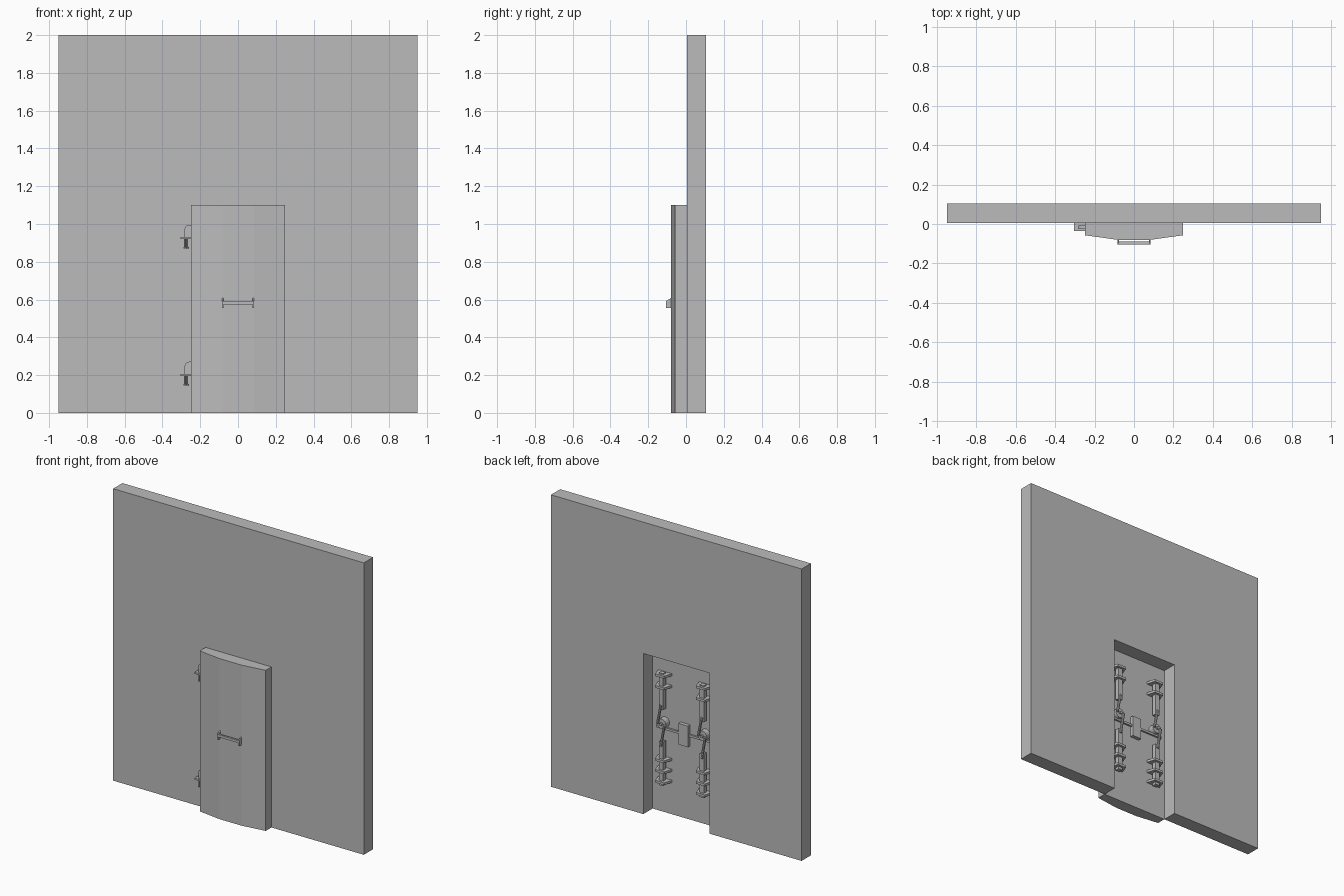
import bpy, bmesh
from math import sin, cos, pi
from mathutils import Vector

cube = bpy.data.objects.get("Cube")
if cube:
    bpy.data.objects.remove(cube, do_unlink=True)

grey = bpy.data.materials.new("plain grey")
grey.use_nodes = True
grey.diffuse_color = (0.5, 0.5, 0.5, 1)
grey.node_tree.nodes["Principled BSDF"].inputs["Base Color"].default_value = (0.5, 0.5, 0.5, 1)


def finish(name, bm):
    bmesh.ops.recalc_face_normals(bm, faces=bm.faces)
    mesh = bpy.data.meshes.new(name)
    bm.to_mesh(mesh)
    bm.free()
    mesh.materials.append(grey)
    obj = bpy.data.objects.new(name, mesh)
    bpy.context.collection.objects.link(obj)
    return obj


def prism(name, profile, axis, start, end):
    """Extrude a 2D profile along the given axis."""
    bm = bmesh.new()
    rows = []
    for p in profile:
        co = list(p)
        co.insert(axis, start)
        rows.append(bm.verts.new(co))
    face = bm.faces.new(rows)
    extruded = bmesh.ops.extrude_face_region(bm, geom=[face])["geom"]
    shift = Vector((0, 0, 0))
    shift[axis] = end - start
    moved = [g for g in extruded if isinstance(g, bmesh.types.BMVert)]
    bmesh.ops.translate(bm, verts=moved, vec=shift)
    return finish(name, bm)


def box(name, x, y, z):
    return prism(name, [(x[0], y[0]), (x[1], y[0]), (x[1], y[1]), (x[0], y[1])], 2, z[0], z[1])


def rod(name, a, b, radius, sides=8):
    a, b = Vector(a), Vector(b)
    bm = bmesh.new()
    bmesh.ops.create_cone(bm, cap_ends=True, segments=sides, radius1=radius,
                          radius2=radius, depth=(b - a).length)
    turn = (b - a).to_track_quat("Z", "Y").to_matrix().to_4x4()
    turn.translation = (a + b) / 2
    bmesh.ops.transform(bm, matrix=turn, verts=bm.verts)
    return finish(name, bm)


FACE = 0.005  # plane shared by wall front and door back
W, H = 0.25, 1.1

# Wall with doorway
prism("wall", [(-0.95, 0), (-W, 0), (-W, H), (W, H), (W, 0), (0.95, 0),
               (0.95, 2), (-0.95, 2)], 1, FACE, FACE + 0.1)

# Door with faceted bulging front
prism("door", [(-W, FACE), (-W, -0.057), (-0.085, -0.08), (0.085, -0.08),
               (W, -0.057), (W, FACE)], 2, 0, H)

# Front handle
for side, x in (("right", -0.08), ("left", 0.08)):
    prism("handle_bracket_" + side, [(-0.079, 0.555), (-0.105, 0.555), (-0.105, 0.593),
                                     (-0.079, 0.608)], 0, x - 0.004, x + 0.004)
box("handle_grip", (-0.08, 0.08), (-0.103, -0.09), (0.573, 0.59))

# Hinges on the right edge of the door
for label, z in (("lower", 0.2), ("upper", 0.925)):
    arch = [(-W, z), (-0.283, z)]
    for i in range(5):
        t = i * pi / 8
        arch.append((-0.258 - 0.025 * cos(t), z + 0.046 + 0.025 * sin(t)))
    arch.append((-W, z + 0.071))
    prism(label + "_hinge_arch", arch, 1, -0.026, -0.008)
    box(label + "_hinge_plate", (-0.305, -W), (-0.036, FACE), (z - 0.005, z + 0.006))
    for i, x in enumerate((-0.283, -0.268)):
        name = f"{label}_hinge_pin_{i + 1}"
        rod(name, (x, -0.017, z - 0.052), (x, -0.017, z + 0.012), 0.004)
        rod(name + "_tip", (x, -0.017, z - 0.056), (x, -0.017, z - 0.046), 0.006)

# Back plate and crossbar of the lock
box("lock_plate", (-0.035, 0.035), (FACE, 0.03), (0.505, 0.65))
box("lock_crossbar", (-0.21, 0.21), (0.012, 0.024), (0.575, 0.59))

# Bolt mechanism on each side of the door back
for side, s in (("right", -1), ("left", 1)):
    cx = 0.155 * s
    for i, z in enumerate((0.225, 0.3, 0.375, 0.875, 0.955)):
        prism(f"bolt_guide_{side}_{i + 1}",
              [(cx - 0.052, FACE), (cx + 0.052, FACE), (cx + 0.034, 0.065),
               (cx - 0.034, 0.065)], 2, z - 0.008, z + 0.008)
    for label, z in (("lower", (0.2, 0.5)), ("upper", (0.72, 0.97))):
        box(f"{label}_bolt_{side}", (cx - 0.016, cx + 0.016), (0.02, 0.05), z)
    # Crank disc and links
    rod("crank_disc_" + side, (cx, FACE, 0.62), (cx, 0.045, 0.62), 0.034, 16)
    rod("crank_pivot_" + side, (cx, 0.04, 0.62), (cx, 0.058, 0.62), 0.01)
    for label, dx, end in (("upper", 0.026, 0.75), ("lower", -0.026, 0.47)):
        rod(f"{label}_link_{side}", (cx + dx, 0.05, 0.62), (cx, 0.05, end), 0.009)
